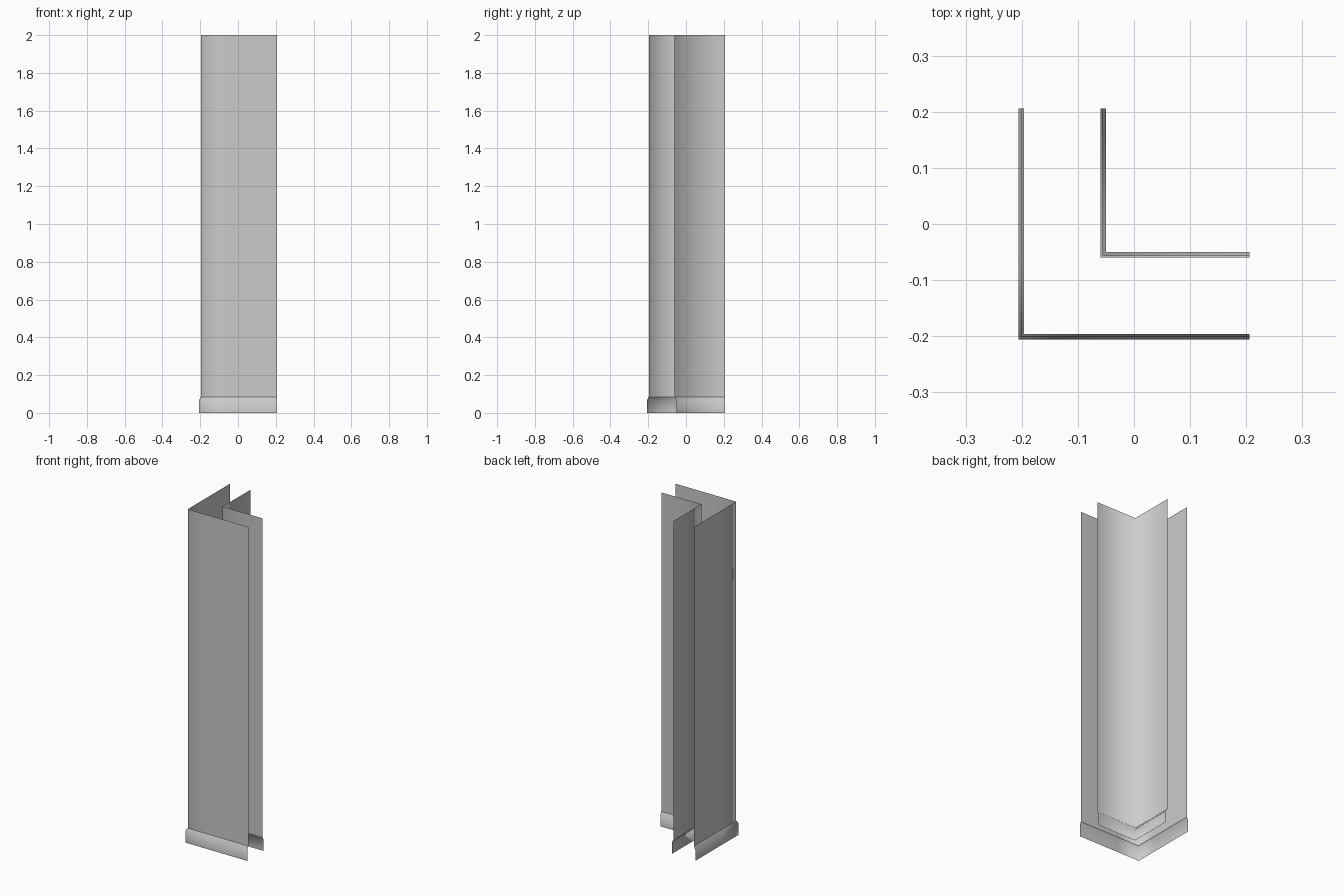
import bpy
import bmesh

if "Cube" in bpy.data.objects:
    bpy.data.objects.remove(bpy.data.objects["Cube"])

END = 0.206      # open ends of both L-shaped runs
TOP = 2.0
SKIRT = [(0.01, 0.0), (0.01, 0.069), (0.005, 0.074), (0.005, 0.08), (0.0, 0.085)]
WALL = [(0.0, 0.085), (0.0, TOP)]


def l_sheet(name, corner, side, profile, split=None):
    """Sweep an (offset, height) profile along a mitred L; side is the offset direction."""
    bm = bmesh.new()
    rows = []
    for off, z in profile:
        c = corner + side * off
        pts = [(c, END), (c, c), (END, c)]
        if split is not None:
            pts = [(c, END), (c, split), (c, c), (split, c), (END, c)]
        rows.append([bm.verts.new((x, y, z)) for x, y in pts])
    for low, high in zip(rows, rows[1:]):
        for i in range(len(low) - 1):
            quad = [low[i], low[i + 1], high[i + 1], high[i]]
            face = bm.faces.new(quad if side < 0 else quad[::-1])
            face.smooth = True
    mesh = bpy.data.meshes.new(name)
    bm.to_mesh(mesh)
    bm.free()
    obj = bpy.data.objects.new(name, mesh)
    bpy.context.collection.objects.link(obj)


# Outer faces of the wall corner, skirting projecting outwards
l_sheet("outer_wall", -0.196, -1, WALL, split=-0.06)
l_sheet("outer_skirting", -0.196, -1, SKIRT, split=-0.06)

# Inner faces of the wall corner, skirting projecting into the room
l_sheet("inner_wall", -0.06, 1, WALL)
l_sheet("inner_skirting", -0.06, 1, SKIRT)
